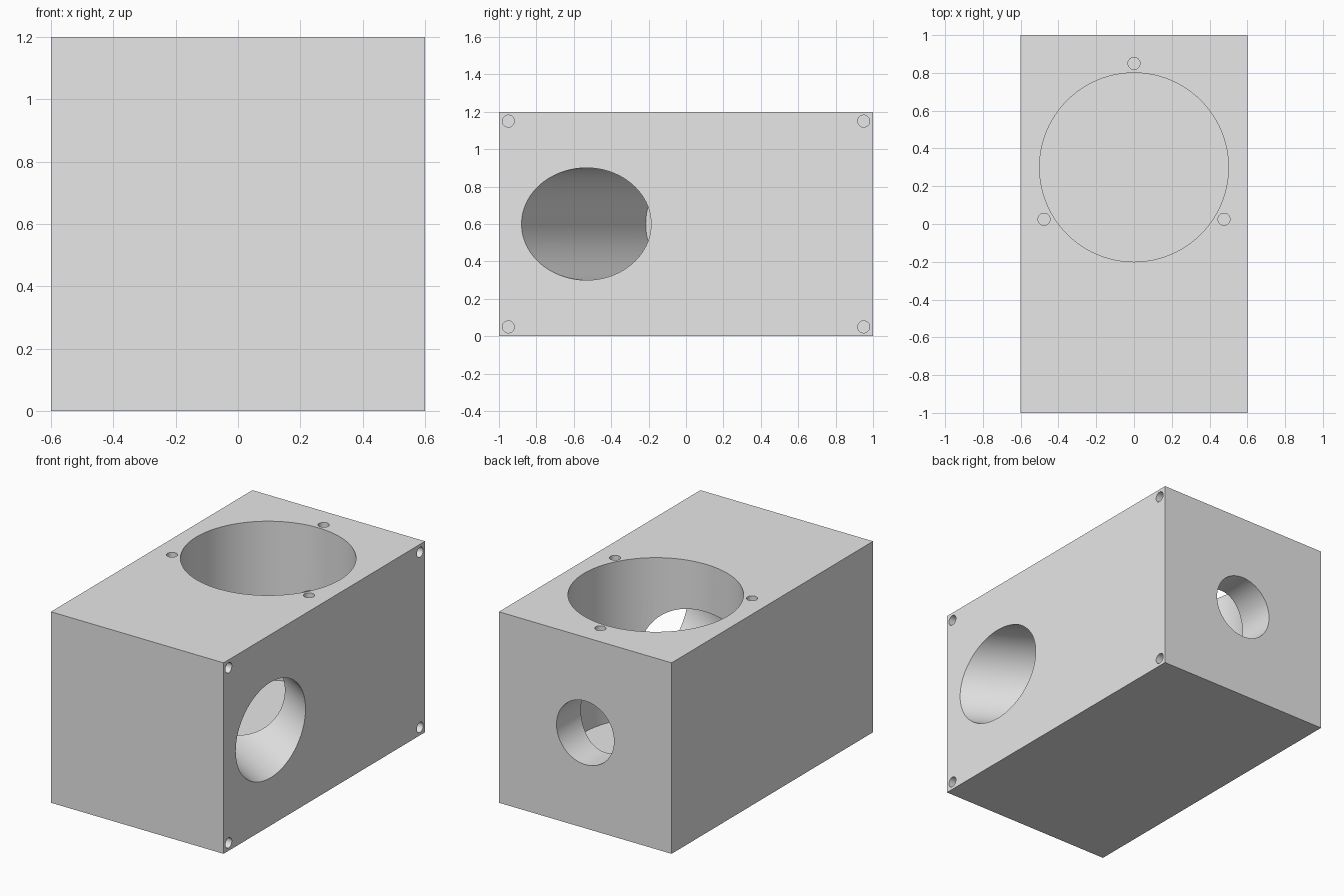
import bpy
from math import radians, sin, cos
from mathutils import Vector

if "Cube" in bpy.data.objects:
    bpy.data.objects.remove(bpy.data.objects["Cube"], do_unlink=True)

grey = bpy.data.materials.new("light_grey")
grey.use_nodes = True
grey.diffuse_color = (0.8, 0.8, 0.8, 1)
grey.node_tree.nodes["Principled BSDF"].inputs["Base Color"].default_value = (0.8, 0.8, 0.8, 1)

# Solid block
bpy.ops.mesh.primitive_cube_add(size=1, location=(0, 0, 0.6))
block = bpy.context.object
block.name = "bored_block"
block.scale = (1.2, 2, 1.2)
bpy.ops.object.transform_apply(location=False, rotation=False, scale=True)
block.data.materials.append(grey)


def bore(mouth, direction, radius, depth, sides, overshoot=0.1):
    """Drill a round blind hole from a point on the surface along a direction."""
    axis = Vector(direction).normalized()
    centre = Vector(mouth) + axis * (depth - overshoot) / 2
    bpy.ops.mesh.primitive_cylinder_add(
        vertices=sides, radius=radius, depth=depth + overshoot, location=centre,
        rotation=axis.to_track_quat("Z", "Y").to_euler())
    cutter = bpy.context.object
    cutter.hide_render = True
    cutter.data.materials.append(grey)
    bpy.context.view_layer.objects.active = block
    cut = block.modifiers.new("bore", "BOOLEAN")
    cut.operation = "DIFFERENCE"
    cut.solver = "EXACT"
    cut.object = cutter
    bpy.ops.object.modifier_apply(modifier=cut.name)
    bpy.data.objects.remove(cutter, do_unlink=True)


# Large chamber in the top
bore((0, 0.3, 1.2), (0, 0, -1), 0.5, 1.0, 96)

# Slanted port in the +x side, running past the chamber
slant = radians(30)
bore((0.6, -0.533, 0.6), (-cos(slant), sin(slant), 0), 0.3, 1.155, 96, overshoot=0.3)

# Straight port in the back, opening into the chamber
bore((0, 1, 0.6), (0, -1, 0), 0.2, 0.5, 64)

# Three screw holes around the chamber
for angle in (90, 210, 330):
    a = radians(angle)
    bore((0.55 * cos(a), 0.3 + 0.55 * sin(a), 1.2), (0, 0, -1), 0.032, 0.1, 32)

# Four screw holes in the corners of the +x side
for y in (-0.95, 0.95):
    for z in (0.05, 1.15):
        bore((0.6, y, z), (-1, 0, 0), 0.032, 0.1, 32)

# Smooth bores, sharp rims
bpy.ops.object.select_all(action="DESELECT")
block.select_set(True)
bpy.context.view_layer.objects.active = block
bpy.ops.object.shade_smooth_by_angle(angle=radians(30))
